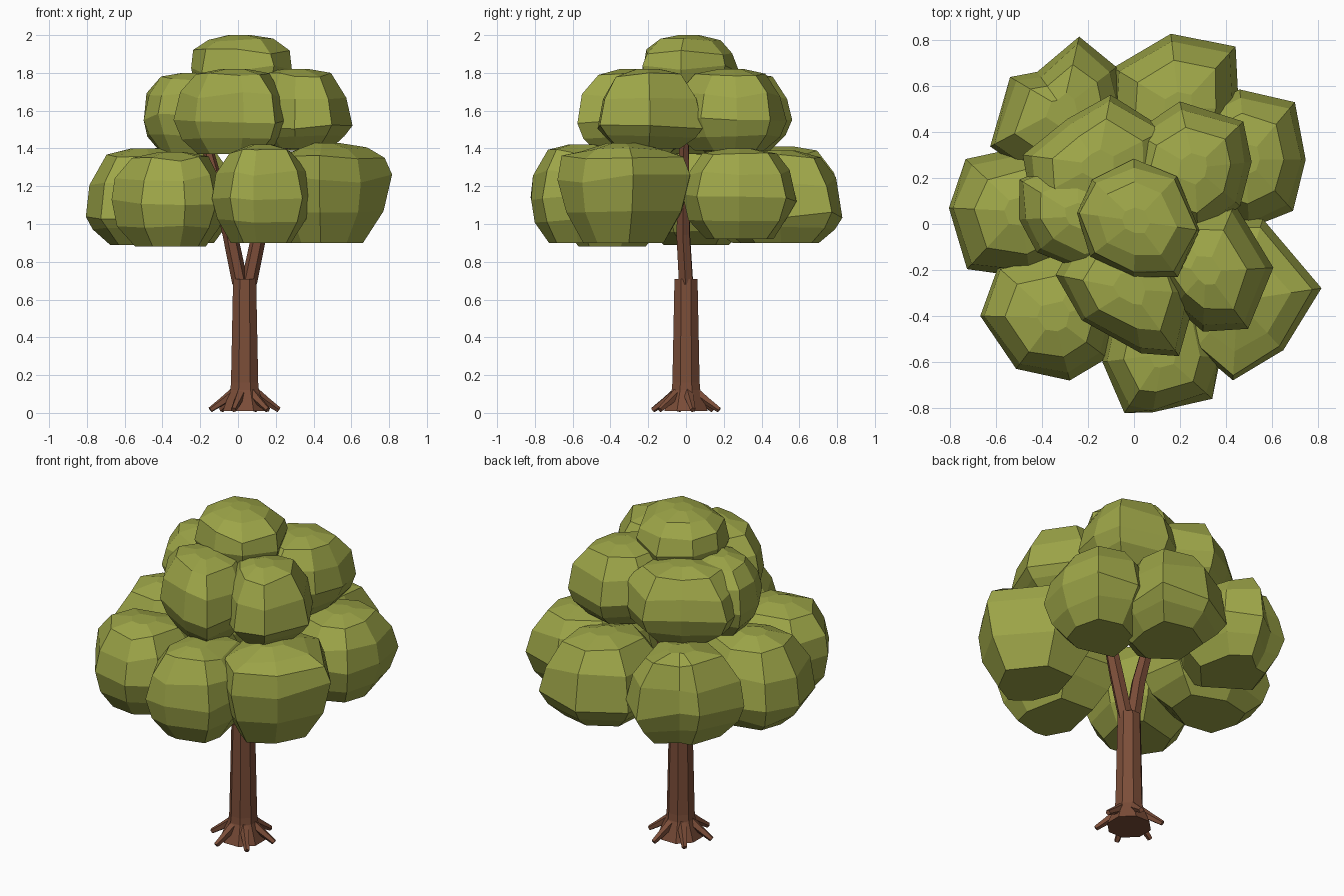
import bpy, bmesh, math, random
from mathutils import Vector

if "Cube" in bpy.data.objects:
    bpy.data.objects.remove(bpy.data.objects["Cube"], do_unlink=True)
random.seed(4)


def material(name, colour):
    mat = bpy.data.materials.new(name)
    mat.use_nodes = True
    mat.diffuse_color = (*colour, 1)
    mat.node_tree.nodes["Principled BSDF"].inputs["Base Color"].default_value = (*colour, 1)
    return mat


leaf_green = material("leaf green", (0.34, 0.38, 0.065))
bark_brown = material("bark brown", (0.2, 0.075, 0.04))


def loft(name, rings, mat):
    """Skin a stack of equal point rings, cap both ends and add the object."""
    bm = bmesh.new()
    rings = [[bm.verts.new(p) for p in ring] for ring in rings]
    for low, high in zip(rings, rings[1:]):
        for i in range(len(low)):
            j = (i + 1) % len(low)
            bm.faces.new((low[i], low[j], high[j], high[i]))
    bm.faces.new(rings[0])
    bm.faces.new(rings[-1])
    bmesh.ops.recalc_face_normals(bm, faces=bm.faces)
    mesh = bpy.data.meshes.new(name)
    bm.to_mesh(mesh)
    bm.free()
    mesh.materials.append(mat)
    bpy.context.collection.objects.link(bpy.data.objects.new(name, mesh))


def limb(name, stations, sides):
    """Tapered branch through stations of (centre, radius)."""
    axis = Vector(stations[-1][0]) - Vector(stations[0][0])
    turn = axis.to_track_quat("Z", "Y")
    angles = [math.tau * (i + 0.5) / sides for i in range(sides)]
    loft(name, [[Vector(centre) + turn @ Vector((math.cos(a), math.sin(a), 0)) * radius
                 for a in angles] for centre, radius in stations], bark_brown)


def foliage(name, bottom, top, belly, *outline):
    """Faceted clump: flat base, widest at the belly height share, domed top."""
    points = [Vector((x, y, 0)) for x, y in outline]
    middle = sum(points, Vector()) / len(points)
    # Share of the plan outline, share of the height, unevenness
    profile = ((0.6, 0, 0), (0.87, belly * 0.5, 0.03), (0.99, belly, 0.05),
               (0.9, (1 + belly) / 2, 0.05), (0.63, 0.93, 0.03), (0.22, 1, 0))
    rings = []
    for share, height, uneven in profile:
        ring = []
        for p in points:
            q = middle + (p - middle) * share * random.uniform(0.96, 1.03)
            q.z = bottom + (top - bottom) * (height + random.uniform(-uneven, uneven))
            ring.append(q)
        rings.append(ring)
    loft(name + "_foliage", rings, leaf_green)


# Trunk with flared foot
TRUNK_X = 0.035
limb("trunk", [((TRUNK_X, 0, z), r) for z, r in
               ((0.01, 0.125), (0.12, 0.082), (0.16, 0.078), (0.71, 0.066))], 8)

# Forked branches
for side, label in ((-1, "right"), (1, "left")):
    limb(label + "_branch", [
        ((TRUNK_X + side * 0.024, 0, 0.69), 0.042),
        ((TRUNK_X + side * 0.078, -0.015, 0.95), 0.04),
        ((TRUNK_X + side * 0.21, -0.01, 1.45), 0.028)], 6)

# Roots
ROOTS = 6
for i in range(ROOTS):
    a = math.tau * i / ROOTS + 0.2
    out = Vector((math.cos(a), math.sin(a), 0))
    base = Vector((TRUNK_X, 0, 0))
    limb(f"root_{i + 1}", [
        (base + out * 0.05 + Vector((0, 0, 0.11)), 0.03),
        (base + out * 0.12 + Vector((0, 0, 0.06)), 0.022),
        (base + out * 0.185 + Vector((0, 0, 0.016)), 0.015)], 5)

# Lower ring of foliage
foliage("lower_right", 0.89, 1.4, 0.3, (-.73, -.2), (-.45, -.24), (-.14, -.08),
        (-.14, .22), (-.45, .34), (-.73, .28), (-.81, .07))
foliage("lower_front_right", 0.88, 1.38, 0.45, (-.68, -.4), (-.52, -.64), (-.28, -.68),
        (-.12, -.58), (-.05, -.3), (-.18, -.08), (-.6, -.18))
foliage("lower_front", 0.9, 1.42, 0.45, (-.14, -.6), (-.04, -.82), (.08, -.83),
        (.34, -.76), (.39, -.58), (.3, -.2), (-.05, -.18))
foliage("lower_front_left", 0.9, 1.43, 0.65, (.26, -.55), (.43, -.69), (.66, -.56),
        (.81, -.28), (.56, .02), (.26, .02), (.17, -.3))
foliage("lower_back_left", 0.92, 1.4, 0.45, (.5, -.02), (.69, .06), (.75, .28),
        (.7, .53), (.46, .59), (.18, .45), (.14, .08))
foliage("lower_back", 0.9, 1.39, 0.32, (.46, .5), (.44, .77), (.16, .83),
        (-.09, .68), (-.12, .33), (.13, .15), (.4, .28))
foliage("lower_back_right", 0.9, 1.41, 0.4, (0, .35), (-.08, .68), (-.24, .81),
        (-.42, .66), (-.54, .64), (-.64, .33), (-.25, .06))

# Middle ring of foliage
foliage("middle_front", 1.37, 1.82, 0.4, (-.35, -.22), (-.23, -.42), (.03, -.56),
        (.2, -.58), (.27, -.3), (.17, .04), (-.2, .04))
foliage("middle_left", 1.4, 1.82, 0.28, (.17, -.36), (.3, -.47), (.5, -.46),
        (.61, -.19), (.44, .09), (.14, .09), (.02, -.15))
foliage("middle_back_left", 1.39, 1.82, 0.35, (.28, -.08), (.46, .08), (.51, .27),
        (.48, .45), (.2, .53), (0, .4), (-.08, .06))
foliage("middle_back_right", 1.38, 1.8, 0.4, (.15, .42), (-.1, .57), (-.29, .46),
        (-.48, .3), (-.45, .1), (-.1, -.1), (.16, .06))
foliage("middle_right", 1.37, 1.8, 0.45, (-.5, .02), (-.42, -.12), (-.2, -.22),
        (.1, -.15), (.1, .2), (-.25, .3), (-.51, .2))

# Crown
foliage("crown", 1.6, 2, 0.55, (-.26, .05), (-.19, -.14), (0, -.23), (.19, -.23),
        (.3, -.03), (.19, .21), (0, .28), (-.19, .2))
